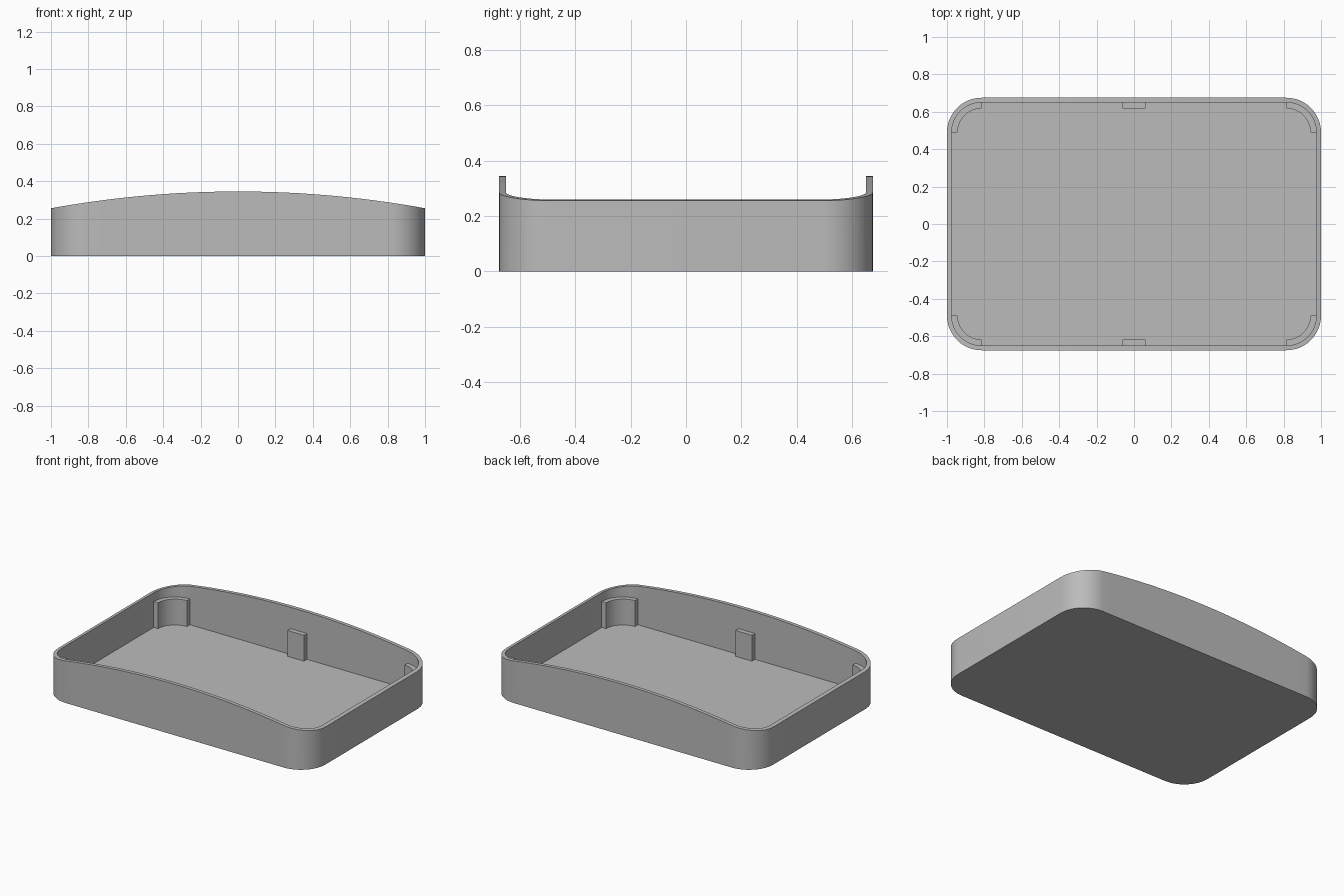
import bpy, bmesh
from math import cos, sin, pi, sqrt

cube = bpy.data.objects.get("Cube")
if cube:
    bpy.data.objects.remove(cube, do_unlink=True)

HALF_X, HALF_Y, CORNER = 1.0, 0.675, 0.185
WALL, FLOOR = 0.025, 0.025
PEAK, DROP = 0.345, 0.09
POST_TOP, POST_DEPTH = 0.2, 0.032
CX, CY = HALF_X - CORNER, HALF_Y - CORNER
ARC_STEPS, EDGE_STEPS = 12, 20

grey = bpy.data.materials.new("plain_grey")
grey.use_nodes = True
grey.diffuse_color = (0.5, 0.5, 0.5, 1)
grey.node_tree.nodes["Principled BSDF"].inputs["Base Color"].default_value = (0.5, 0.5, 0.5, 1)


def finish(bm, name):
    bmesh.ops.recalc_face_normals(bm, faces=bm.faces)
    mesh = bpy.data.meshes.new(name)
    bm.to_mesh(mesh)
    bm.free()
    mesh.materials.append(grey)
    obj = bpy.data.objects.new(name, mesh)
    bpy.context.collection.objects.link(obj)
    bpy.ops.object.select_all(action='DESELECT')
    obj.select_set(True)
    bpy.context.view_layer.objects.active = obj
    bpy.ops.object.shade_smooth_by_angle()
    return obj


def corner_arc(radius, quadrant):
    """Points round one corner, counter-clockwise."""
    sx = 1 if quadrant in (0, 3) else -1
    sy = 1 if quadrant in (0, 1) else -1
    angles = [(quadrant + i / ARC_STEPS) * pi / 2 for i in range(ARC_STEPS + 1)]
    return [(sx * CX + radius * cos(a), sy * CY + radius * sin(a)) for a in angles]


def outline(radius):
    """Rounded rectangle with its long edges divided to follow the arched rim."""
    pts = []
    for q in range(4):
        pts += corner_arc(radius, q)
        if q in (0, 2):
            x, y = pts[-1]
            pts += [(x - 2 * x * i / EDGE_STEPS, y) for i in range(1, EDGE_STEPS)]
    return pts


def rim_height(x):
    """Circular arch, highest in the middle."""
    r = (1 + DROP ** 2) / (2 * DROP)
    return PEAK - r + sqrt(r * r - x * x)


def prism(name, pts, z0, z1):
    bm = bmesh.new()
    low = [bm.verts.new((x, y, z0)) for x, y in pts]
    top = [bm.verts.new((x, y, z1)) for x, y in pts]
    bm.faces.new(low)
    bm.faces.new(top)
    n = len(pts)
    for i in range(n):
        j = (i + 1) % n
        bm.faces.new((low[i], low[j], top[j], top[i]))
    return finish(bm, name)


# Tray shell: underside, outer wall, rim, inner wall, floor
bm = bmesh.new()
outer, inner = outline(CORNER), outline(CORNER - WALL)
rings = [
    [bm.verts.new((x, y, 0)) for x, y in outer],
    [bm.verts.new((x, y, rim_height(x))) for x, y in outer],
    [bm.verts.new((x, y, rim_height(x))) for x, y in inner],
    [bm.verts.new((x, y, FLOOR)) for x, y in inner],
]
for a, b in zip(rings, rings[1:]):
    for i in range(len(a)):
        j = (i + 1) % len(a)
        bm.faces.new((a[i], a[j], b[j], b[i]))
bm.faces.new(rings[0])
bm.faces.new(rings[-1])
finish(bm, "tray_shell")

# Curved supports hugging the inside corners, sunk slightly into wall and floor
SINK = 0.01
for q, place in enumerate(("back_left", "back_right", "front_right", "front_left")):
    near = corner_arc(CORNER - WALL - POST_DEPTH, q)
    far = corner_arc(CORNER - WALL + SINK, q)
    prism(place + "_corner_support", far + near[::-1], FLOOR - SINK, POST_TOP)

# Flat supports in the middle of the long walls
for place, side in (("front", -1), ("back", 1)):
    y0 = side * (HALF_Y - WALL - POST_DEPTH)
    y1 = side * (HALF_Y - WALL + SINK)
    w = 0.062
    prism(place + "_middle_support", [(-w, y0), (w, y0), (w, y1), (-w, y1)],
          FLOOR - SINK, POST_TOP)
